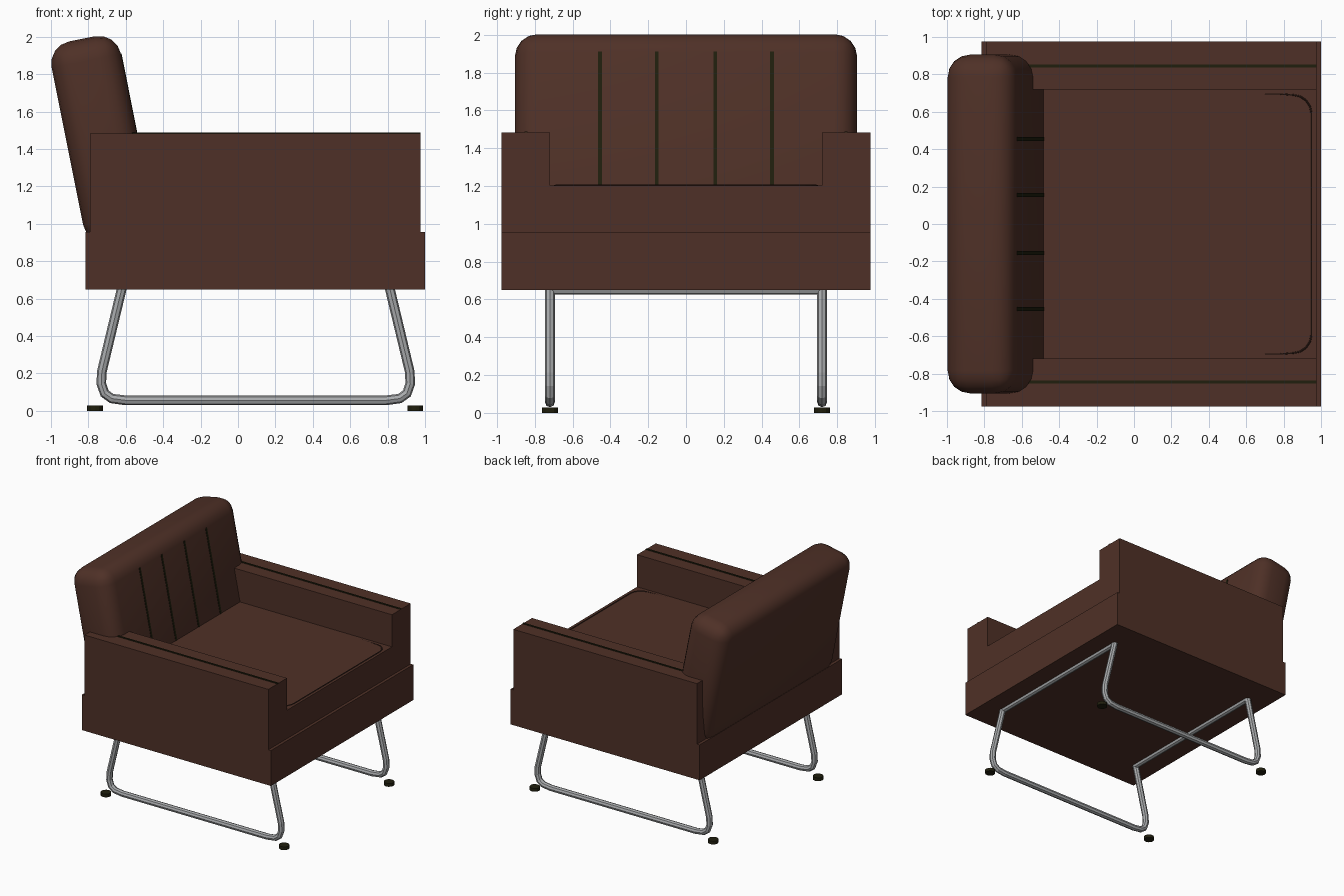
import bpy, bmesh, math
from mathutils import Matrix, Vector

if "Cube" in bpy.data.objects:
    bpy.data.objects.remove(bpy.data.objects["Cube"])


def material(name, rgb):
    m = bpy.data.materials.new(name)
    m.diffuse_color = (*rgb, 1)
    m.use_nodes = True
    m.node_tree.nodes["Principled BSDF"].inputs["Base Color"].default_value = m.diffuse_color
    return m


LEATHER = material("brown leather", (0.078, 0.030, 0.020))
SEAM = material("dark seam", (0.014, 0.013, 0.004))
PIPING = material("dark brown piping", (0.035, 0.015, 0.010))
STEEL = material("steel", (0.40, 0.41, 0.42))


def add_object(name, bm, mat, matrix=Matrix()):
    bmesh.ops.recalc_face_normals(bm, faces=bm.faces[:])
    me = bpy.data.meshes.new(name)
    bm.to_mesh(me)
    bm.free()
    me.materials.append(mat)
    ob = bpy.data.objects.new(name, me)
    ob.matrix_world = matrix
    bpy.context.collection.objects.link(ob)
    return ob


def box(name, lo, hi, mat, matrix=Matrix()):
    lo, hi = Vector(lo), Vector(hi)
    bm = bmesh.new()
    bmesh.ops.create_cube(bm, size=1)
    for v in bm.verts:
        v.co = (lo + hi) / 2 + v.co * (hi - lo)
    return add_object(name, bm, mat, matrix)


def tube(name, pts, radius, mat, cyclic=False):
    cu = bpy.data.curves.new(name, 'CURVE')
    cu.dimensions = '3D'
    cu.bevel_depth = radius
    cu.bevel_resolution = 2
    cu.use_fill_caps = True
    sp = cu.splines.new('POLY')
    sp.points.add(len(pts) - 1)
    for p, co in zip(sp.points, pts):
        p.co = (*co, 1)
    sp.use_cyclic_u = cyclic
    sp.use_smooth = False
    cu.materials.append(mat)
    ob = bpy.data.objects.new(name, cu)
    bpy.context.collection.objects.link(ob)
    return ob


# Base plinth
box("base", (-0.815, -0.977, 0.65), (1.0, 0.977, 0.957), LEATHER)

# Arms and seat: one U-shaped section run from back to front
bm = bmesh.new()
section = [(-0.977, 0.957), (0.977, 0.957), (0.977, 1.482), (0.72, 1.482),
           (0.72, 1.203), (-0.72, 1.203), (-0.72, 1.482), (-0.977, 1.482)]
face = bm.faces.new([bm.verts.new((-0.79, y, z)) for y, z in section])
ext = bmesh.ops.extrude_face_region(bm, geom=[face])
for v in ext["geom"]:
    if isinstance(v, bmesh.types.BMVert):
        v.co.x = 0.975
add_object("arms_and_seat", bm, LEATHER)

# Seams along the arm tops
for s, side in ((-1, "front"), (1, "rear")):
    box(side + "_arm_seam", (-0.7, s * 0.845 - 0.008, 1.476),
        (0.975, s * 0.845 + 0.008, 1.487), SEAM)

# Piping round the front of the seat, sinking toward the back
pts = [(0.61, 0.695, 1.197), (0.78, 0.695, 1.200), (0.85, 0.69, 1.202)]
for i in range(1, 5):
    a = math.radians(90 - 90 * i / 4)
    pts.append((0.85 + 0.098 * math.cos(a), 0.592 + 0.098 * math.sin(a), 1.203))
pts += [(x, -y, z) for x, y, z in reversed(pts)]
tube("seat_piping", pts, 0.005, PIPING)

# Tilted backrest with rounded edges
tilt = Matrix.Translation((-0.727, 0, 1.452)) @ Matrix.Rotation(math.radians(-11.3), 4, 'Y')
back = box("backrest", (-0.189, -0.905, -0.5475), (0.189, 0.905, 0.5475), LEATHER, tilt)
bev = back.modifiers.new("rounding", 'BEVEL')
bev.width = 0.12
bev.segments = 4
back.data.polygons.foreach_set("use_smooth", [True] * len(back.data.polygons))

# Vertical seams on the backrest
for i, y in enumerate((-0.455, -0.155, 0.155, 0.455)):
    box(f"backrest_seam_{i + 1}", (0.184, y - 0.01, -0.42),
        (0.192, y + 0.01, 0.43), SEAM, tilt)

# Sled legs: tube loops at each side
half = [(-0.62, 0.66), (-0.728, 0.21), (-0.731, 0.145), (-0.713, 0.093),
        (-0.675, 0.066), (-0.60, 0.056)]
path = half + [(0.19 - x, z) for x, z in reversed(half)]
for s, side in ((-1, "front"), (1, "rear")):
    tube(side + "_sled_leg", [(x, s * 0.72, z) for x, z in path], 0.026, STEEL)
    # Foot pads
    for x, end in ((-0.765, "back"), (0.948, "fore")):
        bm = bmesh.new()
        bmesh.ops.create_cone(bm, cap_ends=True, segments=12, radius1=0.042,
                              radius2=0.042, depth=0.028)
        add_object(f"{side}_{end}_foot", bm, SEAM, Matrix.Translation((x, s * 0.72, 0.014)))

# Crossbars under the base
for x, end in ((-0.62, "back"), (0.81, "fore")):
    tube(end + "_crossbar", [(x, -0.72, 0.65), (x, 0.72, 0.65)], 0.025, STEEL)
